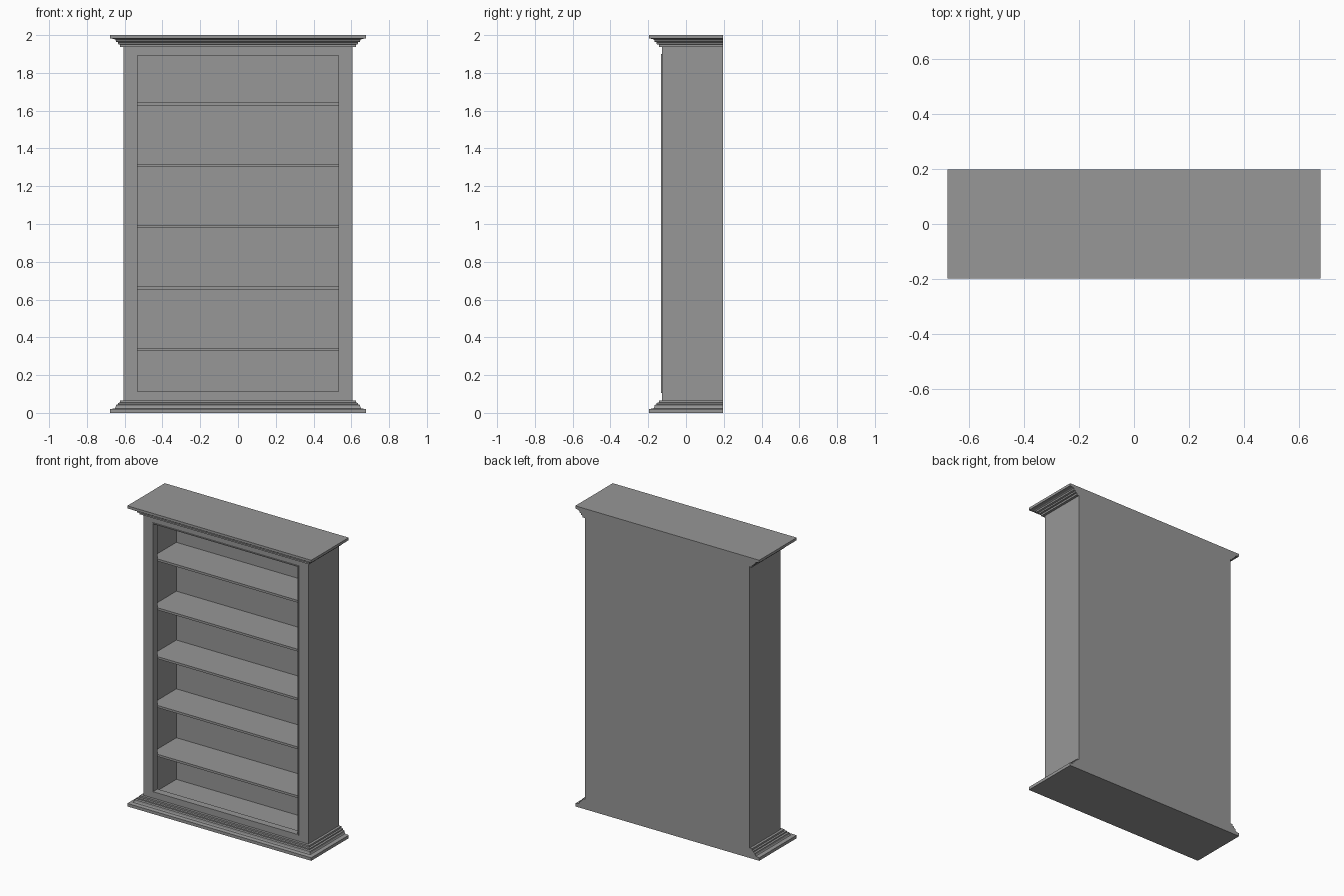
import bpy, bmesh

if "Cube" in bpy.data.objects:
    bpy.data.objects.remove(bpy.data.objects["Cube"])

BACK = 0.197     # back plane
FRONT = -0.127   # front of the cabinet body
HALF = 0.607     # half width of the cabinet body
SHELF_FRONT = -0.086
INNER_BACK = 0.173
INNER_HALF = 0.575

# Dark grey finish for the whole cabinet
finish = bpy.data.materials.new("dark_grey")
finish.diffuse_color = (0.31, 0.31, 0.31, 1)
finish.use_nodes = True
finish.node_tree.nodes["Principled BSDF"].inputs["Base Color"].default_value = finish.diffuse_color


def loft(name, loops):
    """Skin a stack of four-point loops and cap both ends."""
    bm = bmesh.new()
    rings = [[bm.verts.new(p) for p in loop] for loop in loops]
    for a, b in zip(rings, rings[1:]):
        for i in range(4):
            j = (i + 1) % 4
            bm.faces.new((a[i], a[j], b[j], b[i]))
    bm.faces.new(rings[0][::-1])
    bm.faces.new(rings[-1])
    bmesh.ops.recalc_face_normals(bm, faces=bm.faces)
    mesh = bpy.data.meshes.new(name)
    bm.to_mesh(mesh)
    bm.free()
    mesh.materials.append(finish)
    obj = bpy.data.objects.new(name, mesh)
    bpy.context.collection.objects.link(obj)
    return obj


def upright(x, z0, z1, y):
    return [(-x, y, z0), (x, y, z0), (x, y, z1), (-x, y, z1)]


def flat(offset, z):
    x, y = HALF + offset, FRONT - offset
    return [(-x, y, z), (x, y, z), (x, BACK, z), (-x, BACK, z)]


# Cabinet body: shell, beaded face frame, wider interior behind the frame
loft("cabinet_body", [
    upright(HALF, 0.02, 1.98, BACK),
    upright(HALF, 0.02, 1.98, FRONT),
    upright(0.539, 0.106, 1.899, FRONT),
    upright(0.539, 0.106, 1.899, -0.133),
    upright(0.533, 0.112, 1.893, -0.133),
    upright(0.533, 0.112, 1.893, SHELF_FRONT),
    upright(INNER_HALF, 0.05, 1.955, SHELF_FRONT),
    upright(INNER_HALF, 0.05, 1.955, INNER_BACK),
])

# Crown moulding, stepping outwards to the top plate
crown = [(0.017, 1.938), (0.017, 1.950), (0.028, 1.952), (0.028, 1.962),
         (0.039, 1.965), (0.041, 1.975), (0.048, 1.979), (0.070, 1.983),
         (0.070, 2.0)]
loft("crown_moulding", [flat(o, z) for o, z in crown])

# Plinth moulding, stepping inwards from the base plate
plinth = [(0.070, 0.0), (0.070, 0.020), (0.045, 0.024), (0.041, 0.030),
          (0.039, 0.042), (0.028, 0.045), (0.028, 0.053), (0.017, 0.055),
          (0.017, 0.066)]
loft("plinth_moulding", [flat(o, z) for o, z in plinth])

# Five evenly spaced shelves behind the face frame
for i in range(5):
    z = 0.328 + 0.325 * i
    loft(f"shelf_{i + 1}", [
        upright(INNER_HALF + 0.001, z, z + 0.015, SHELF_FRONT),
        upright(INNER_HALF + 0.001, z, z + 0.015, INNER_BACK + 0.002)])
